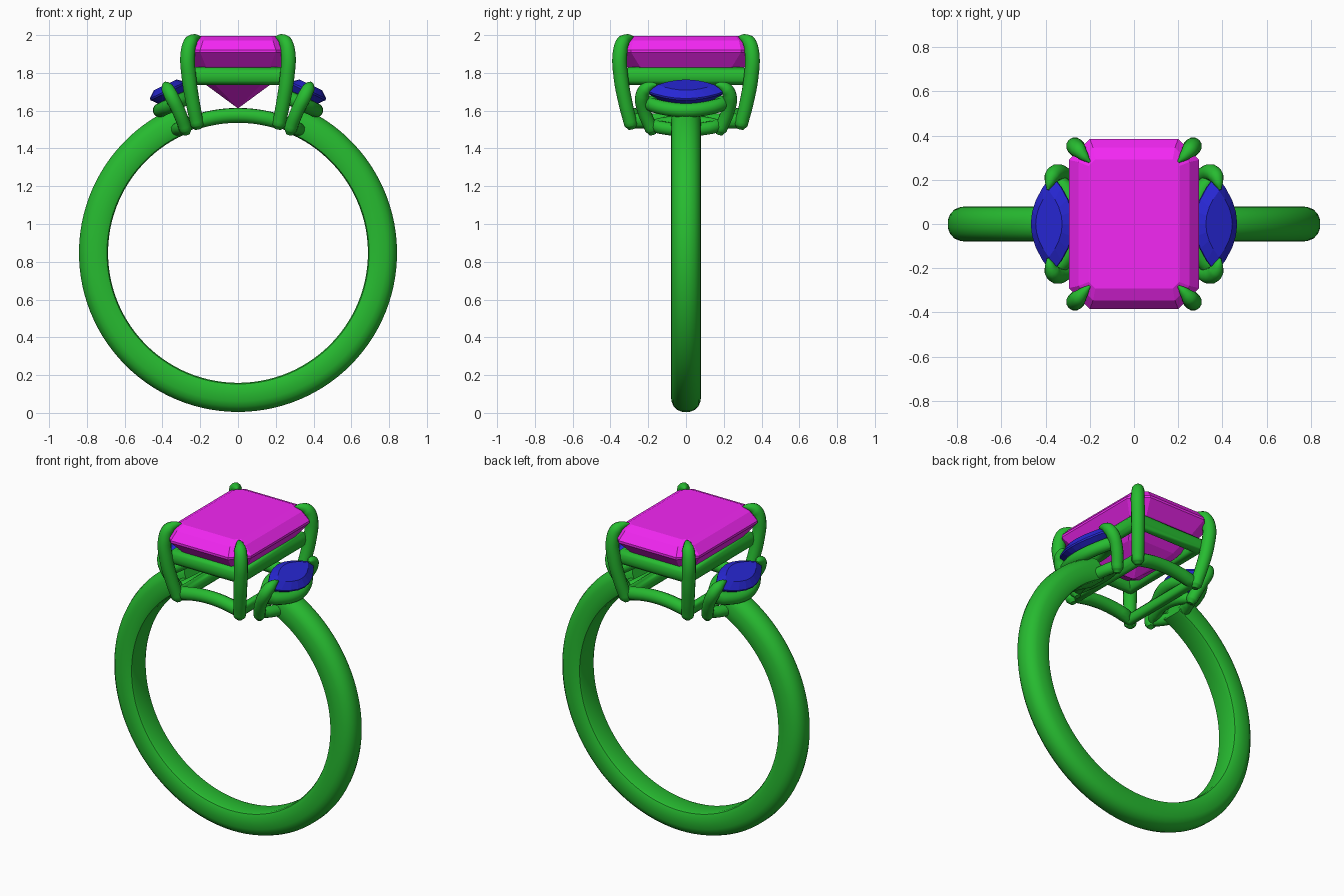
import bpy, bmesh, math

if "Cube" in bpy.data.objects:
    bpy.data.objects.remove(bpy.data.objects["Cube"])

CZ = 0.847               # centre height of the finger hole
TILT = math.radians(25)  # lean of the side stones


def material(name, rgb):
    m = bpy.data.materials.new(name)
    m.diffuse_color = (*rgb, 1)
    m.use_nodes = True
    m.node_tree.nodes["Principled BSDF"].inputs["Base Color"].default_value = m.diffuse_color
    return m


METAL = material("green_metal", (0.02, 0.5, 0.03))
PINK = material("magenta_stone", (0.9, 0.02, 0.9))
BLUE = material("blue_stone", (0.02, 0.02, 0.65))


def finish(name, bm, mat, smooth):
    bmesh.ops.recalc_face_normals(bm, faces=bm.faces)
    me = bpy.data.meshes.new(name)
    bm.to_mesh(me)
    bm.free()
    ob = bpy.data.objects.new(name, me)
    bpy.context.collection.objects.link(ob)
    me.materials.append(mat)
    if smooth:
        select(ob)
        bpy.ops.object.shade_smooth_by_angle(angle=math.radians(40))
    return ob


def select(ob):
    bpy.ops.object.select_all(action='DESELECT')
    ob.select_set(True)
    bpy.context.view_layer.objects.active = ob


def tube(name, pts, radii, closed=False):
    """Round wire through points; open wires are smooth beziers."""
    cu = bpy.data.curves.new(name, 'CURVE')
    cu.dimensions = '3D'
    cu.bevel_depth = 1.0
    cu.bevel_resolution = 4
    cu.use_fill_caps = True
    cu.resolution_u = 6
    sp = cu.splines.new('POLY' if closed else 'BEZIER')
    points = sp.points if closed else sp.bezier_points
    points.add(len(pts) - 1)
    for p, co, r in zip(points, pts, radii):
        p.radius = r
        if closed:
            p.co = (*co, 1)
        else:
            p.co = co
            p.handle_left_type = p.handle_right_type = 'AUTO'
    sp.use_cyclic_u = closed
    ob = bpy.data.objects.new(name, cu)
    bpy.context.collection.objects.link(ob)
    select(ob)
    bpy.ops.object.convert(target='MESH')
    ob = bpy.context.object
    ob.data.materials.clear()
    ob.data.materials.append(METAL)
    bpy.ops.object.shade_smooth_by_angle(angle=math.radians(50))
    return ob


def loft(name, rings, tip, mat, smooth=False):
    """Skin a stack of loops; cap the first, close the last to tip or a cap."""
    bm = bmesh.new()
    loops = [[bm.verts.new(c) for c in ring] for ring in rings]
    n = len(loops[0])
    for a, b in zip(loops, loops[1:]):
        for i in range(n):
            j = (i + 1) % n
            bm.faces.new((a[i], a[j], b[j], b[i]))
    bm.faces.new(loops[0])
    if tip:
        t = bm.verts.new(tip)
        for i in range(n):
            bm.faces.new((loops[-1][i], loops[-1][(i + 1) % n], t))
    else:
        bm.faces.new(loops[-1])
    return finish(name, bm, mat, smooth)


# Band: rounded section swept around the finger, open under the head
half = [(0.688, 0.055), (0.694, 0.070), (0.715, 0.079), (0.75, 0.08),
        (0.785, 0.077), (0.812, 0.066), (0.832, 0.045), (0.842, 0.018)]
section = half + [(r, -y) for r, y in reversed(half)]
gap, steps = math.radians(24), 96
rings = []
for i in range(steps + 1):
    a = gap + (2 * math.pi - 2 * gap) * i / steps
    rings.append([(r * math.sin(a), y, CZ + r * math.cos(a)) for r, y in section])
loft("band", rings, None, METAL, True)


# Centre stone: cut-corner rectangle with stepped pavilion
def cut_rect(hx, hy, c, z):
    q = [(hx, hy - c), (hx - c, hy)]
    return [(x, y, z) for x, y in q + [(-x, y) for x, y in q[::-1]]
            + [(-x, -y) for x, y in q] + [(x, -y) for x, y in q[::-1]]]


loft("centre_stone", [cut_rect(*r) for r in (
    (0.205, 0.292, 0.03, 1.995), (0.25, 0.345, 0.065, 1.972),
    (0.295, 0.385, 0.095, 1.922), (0.295, 0.385, 0.095, 1.908),
    (0.24, 0.315, 0.07, 1.835), (0.17, 0.205, 0.05, 1.737))],
    (0, 0, 1.612), PINK)


# Rectangular rails: flat upper one, lower one following the finger
def arc_z(x):
    return CZ + math.sqrt(0.728 ** 2 - x * x)


tube("upper_rail", [(0.225, 0.30, 1.783), (-0.225, 0.30, 1.783),
                    (-0.225, -0.30, 1.783), (0.225, -0.30, 1.783)],
     [0.048] * 4, True)
xs = [0.205 - 0.41 * i / 10 for i in range(11)]
lower = [(x, 0.275, arc_z(x)) for x in xs] + [(x, -0.275, arc_z(x)) for x in xs[::-1]]
tube("lower_rail", lower, [0.04] * len(lower), True)

# Corner prongs with claw tips
prong = [(0.212, 0.288, 1.503), (0.216, 0.292, 1.525), (0.237, 0.318, 1.63),
         (0.26, 0.345, 1.78), (0.266, 0.35, 1.90), (0.25, 0.333, 1.964),
         (0.225, 0.305, 1.984), (0.20, 0.28, 1.99)]
prong_r = [0.018, 0.036, 0.038, 0.04, 0.04, 0.036, 0.022, 0.005]
for sx in (-1, 1):
    for sy in (-1, 1):
        tube("corner_prong", [(sx * x, sy * y, z) for x, y, z in prong], prong_r)


# Side stones and their settings, mirrored left and right
def marquise(sx, w, l, h, n=8):
    out = []
    for s in (1, -1):
        for i in range(n):
            t = s * (1 - 2 * i / n)
            out.append(place(sx, s * w * (1 - t * t), l * t, h))
    return out


def place(sx, u, y, h):
    return (sx * (0.37 + u * math.cos(TILT) + h * math.sin(TILT)), y,
            1.705 - u * math.sin(TILT) + h * math.cos(TILT))


claw = [(0.272, 0.175, 1.475), (0.278, 0.183, 1.50), (0.315, 0.222, 1.60),
        (0.352, 0.232, 1.675), (0.372, 0.213, 1.715), (0.382, 0.185, 1.733),
        (0.39, 0.155, 1.738)]
claw_r = [0.018, 0.034, 0.036, 0.038, 0.034, 0.022, 0.005]
for sx in (-1, 1):
    loft("side_stone", [marquise(sx, *r) for r in (
        (0.066, 0.15, 0.035), (0.105, 0.22, 0.004), (0.105, 0.22, -0.006),
        (0.06, 0.13, -0.06))], place(sx, 0, 0, -0.1), BLUE)
    seat = marquise(sx, 0.083, 0.20, -0.075, 12)
    tube("side_seat", seat, [0.038] * len(seat), True)
    base = marquise(sx, 0.05, 0.17, -0.205, 12)
    tube("side_base", base, [0.035] * len(base), True)
    for sy in (-1, 1):
        tube("side_prong", [(sx * x, sy * y, z) for x, y, z in claw], claw_r)
